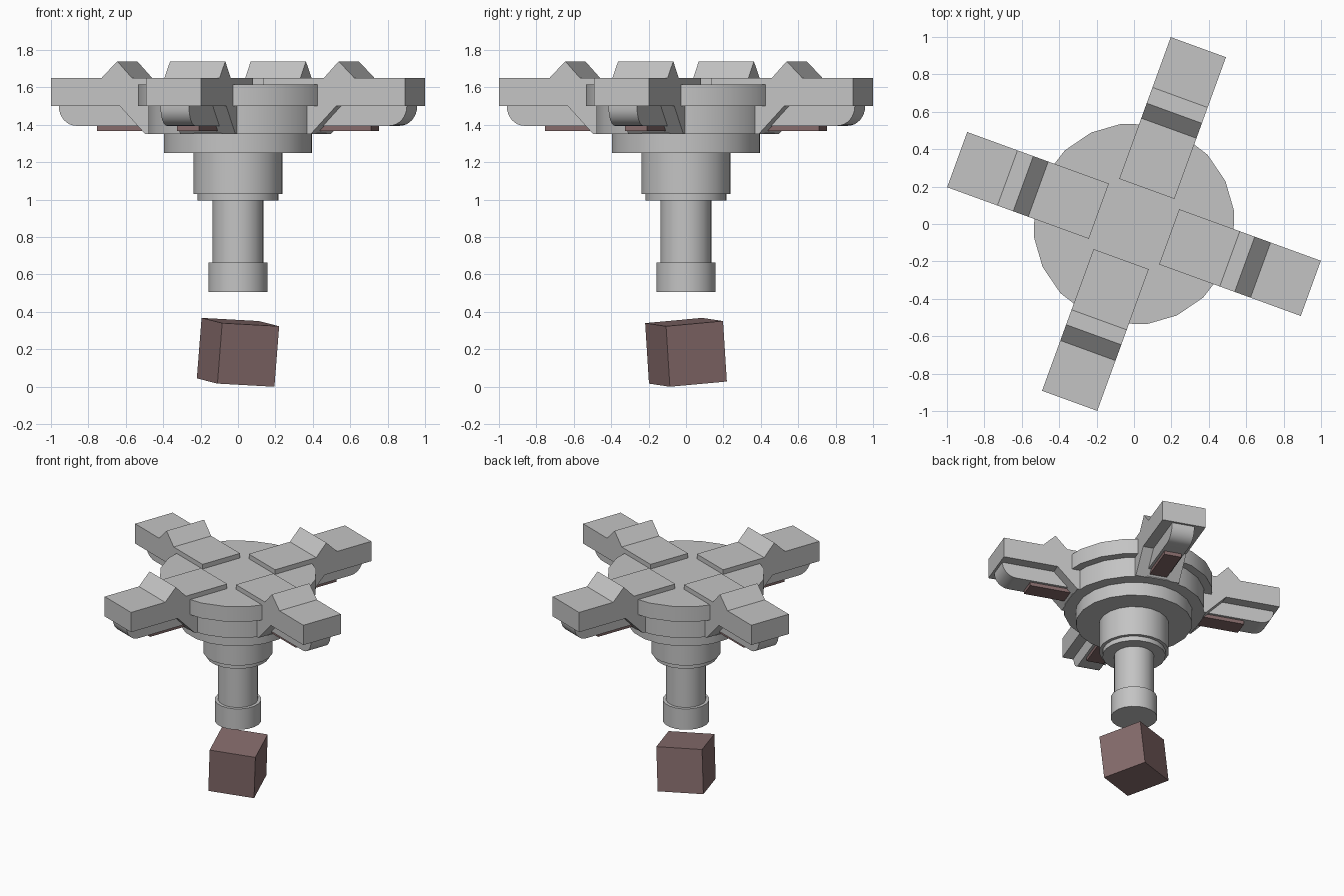
import bpy, bmesh, math
from mathutils import Matrix, Vector

old = bpy.data.objects.get("Cube")
if old:
    bpy.data.objects.remove(old, do_unlink=True)


def material(name, colour):
    m = bpy.data.materials.new(name)
    m.use_nodes = True
    m.diffuse_color = (*colour, 1)
    m.node_tree.nodes["Principled BSDF"].inputs["Base Color"].default_value = (*colour, 1)
    return m


GREY = material("light grey", (0.55, 0.55, 0.55))
MAUVE = material("dusty mauve", (0.24, 0.15, 0.15))


def finish(name, bm, mat, matrix):
    bmesh.ops.recalc_face_normals(bm, faces=bm.faces)
    mesh = bpy.data.meshes.new(name)
    bm.to_mesh(mesh)
    bm.free()
    mesh.materials.append(mat)
    obj = bpy.data.objects.new(name, mesh)
    bpy.context.collection.objects.link(obj)
    obj.matrix_world = matrix
    bpy.ops.object.select_all(action='DESELECT')
    obj.select_set(True)
    bpy.context.view_layer.objects.active = obj
    bpy.ops.object.shade_smooth_by_angle(angle=math.radians(25))
    return obj


def drum(name, radius, low, high):
    """Upright cylinder between two heights."""
    bm = bmesh.new()
    bmesh.ops.create_cone(bm, cap_ends=True, segments=20, radius1=radius,
                          radius2=radius, depth=high - low)
    spin = Matrix.Rotation(math.radians(7.2), 4, 'Z')
    finish(name, bm, GREY, Matrix.Translation((0, 0, (low + high) / 2)) @ spin)


def prism(name, profile, half, mat, matrix):
    """Side profile (distance, height) extruded across the arm's width."""
    bm = bmesh.new()
    face = bm.faces.new([bm.verts.new((u, -half, z)) for u, z in profile])
    out = bmesh.ops.extrude_face_region(bm, geom=[face])
    moved = [g for g in out["geom"] if isinstance(g, bmesh.types.BMVert)]
    bmesh.ops.translate(bm, verts=moved, vec=(0, 2 * half, 0))
    finish(name, bm, mat, matrix)


# Central stack of drums
for name, radius, low, high in [
    ("top_disc", 0.54, 1.5, 1.615),
    ("hub_body", 0.482, 1.35, 1.5),
    ("hub_flange", 0.4, 1.25, 1.35),
    ("collar", 0.24, 1.03, 1.25),
    ("collar_ring", 0.217, 0.995, 1.03),
    ("shaft", 0.137, 0.665, 0.995),
    ("shaft_foot", 0.16, 0.507, 0.665),
]:
    drum(name, radius, low, high)

# Arm profile with raised ridge on top and sloping brace underneath
arm = [(0.2, 1.65), (0.545, 1.65), (0.63, 1.74), (0.72, 1.65), (1.006, 1.65),
       (1.006, 1.5), (0.615, 1.5), (0.47, 1.35), (0.2, 1.35)]

# Under-arm pad with a rounded outer end
pad = [(0.45, 1.5), (0.45, 1.395)]
for i in range(9):
    a = math.radians(90 * i / 8)
    pad.append((0.89 + 0.1 * math.sin(a), 1.5 - 0.105 * math.cos(a)))

plate = [(0.45, 1.395), (0.78, 1.395), (0.78, 1.368), (0.45, 1.368)]

# Four arms around the hub
for i, side in enumerate(["left", "back", "right", "front"]):
    turn = Matrix.Rotation(math.radians(90 * i - 20), 4, 'Z')
    prism(side + "_arm", arm, 0.157, GREY, turn)
    prism(side + "_arm_pad", pad, 0.081, GREY, turn)
    prism(side + "_arm_plate", plate, 0.062, MAUVE, turn)

# Tilted floating cube below the shaft
up = Vector((0.078, -0.063, 0.995)).normalized()
across = Vector((0.94, 0.34, 0)).cross(up).cross(up).normalized() * -1
depth = up.cross(across)
pose = Matrix((across, depth, up)).transposed().to_4x4()
bm = bmesh.new()
bmesh.ops.create_cube(bm, size=0.325)
finish("floating_cube", bm, MAUVE, Matrix.Translation((0, 0, 0.184)) @ pose)
